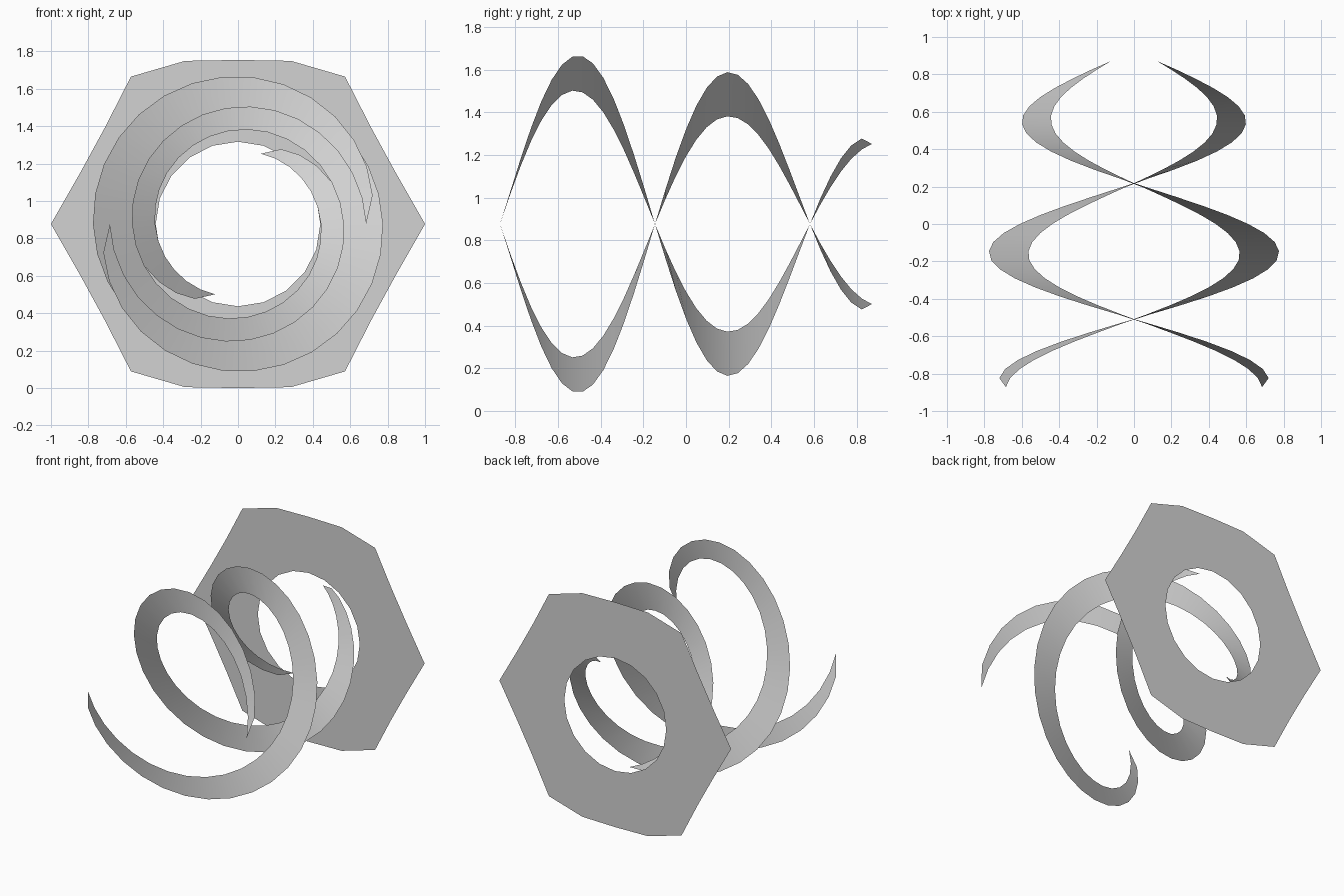
import bpy
from math import sin, cos, pi, radians

cube = bpy.data.objects.get("Cube")
if cube:
    bpy.data.objects.remove(cube, do_unlink=True)

CENTRE_Z = 0.877
FRONT, BACK = -0.872, 0.872

grey = bpy.data.materials.new("light_grey")
grey.use_nodes = True
colour = (0.65, 0.65, 0.65, 1)
grey.diffuse_color = colour
grey.node_tree.nodes["Principled BSDF"].inputs["Base Color"].default_value = colour


def polar(radius, angle, y):
    return (radius * cos(angle), y, CENTRE_Z + radius * sin(angle))


def strip_object(name, rows, closed=False, smooth=False):
    """Quad strip from a list of (inner point, outer point) pairs."""
    verts = [p for row in rows for p in row]
    n = len(rows)
    faces = []
    for i in range(n if closed else n - 1):
        j = (i + 1) % n
        faces.append((2 * i, 2 * i + 1, 2 * j + 1, 2 * j))
    mesh = bpy.data.meshes.new(name)
    mesh.from_pydata(verts, [], faces)
    mesh.materials.append(grey)
    for poly in mesh.polygons:
        poly.use_smooth = smooth
    mesh.update()
    obj = bpy.data.objects.new(name, mesh)
    bpy.context.scene.collection.objects.link(obj)
    return obj


# Thin six-sided back plate with a round hole; one quarter of its rim, mirrored round
quarter = [1.0, 0.887, 0.879, 0.974, 0.917, 0.877]
half = quarter + quarter[-2::-1]
rim = half + half[-2:0:-1]
step = 2 * pi / len(rim)
strip_object("back_plate",
             [(polar(0.44, i * step, BACK), polar(r, i * step, BACK))
              for i, r in enumerate(rim)], closed=True)


# Tapering spiral ribbons, widest in the middle and pointed at both ends
def ribbon(name, start, segments=36, sweep=radians(432)):
    rows = []
    for i in range(segments + 1):
        t = i / segments
        inner = 0.685 - 0.29 * t
        width = 0.215 * max(sin(pi * t), 1e-7) ** 0.53
        angle = start + sweep * t
        y = FRONT + (BACK - FRONT) * t
        rows.append((polar(inner, angle, y), polar(inner + width, angle, y)))
    strip_object(name, rows, smooth=True)


ribbon("left_spiral_ribbon", 0)
ribbon("right_spiral_ribbon", pi)
